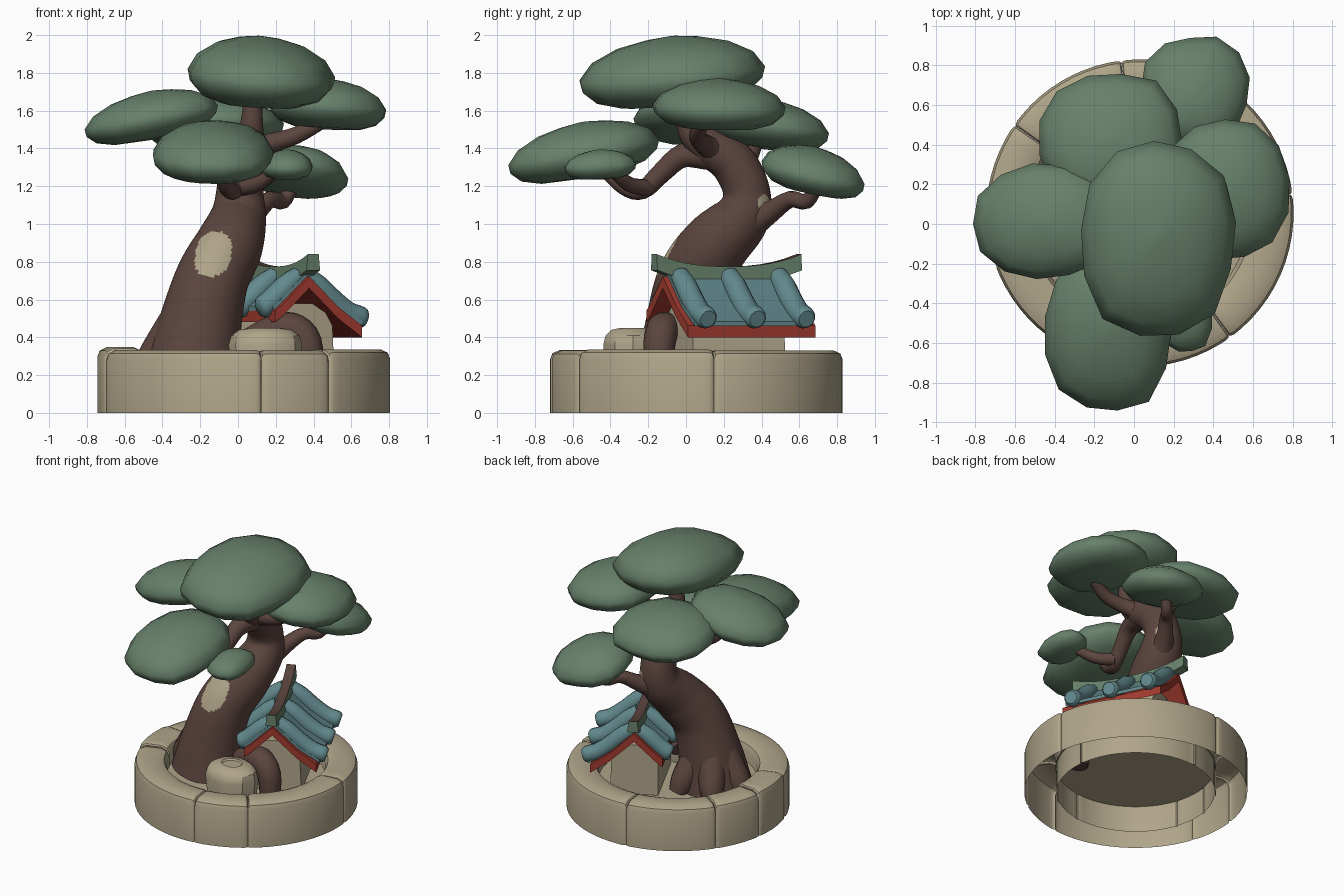
import bpy, bmesh, math, random
from mathutils import Vector

if "Cube" in bpy.data.objects:
    bpy.data.objects.remove(bpy.data.objects["Cube"])

random.seed(4)


def material(name, r, g, b):
    m = bpy.data.materials.new(name)
    lin = [((c / 255 + 0.055) / 1.055) ** 2.4 for c in (r, g, b)]
    m.diffuse_color = (*lin, 1)
    m.use_nodes = True
    m.node_tree.nodes["Principled BSDF"].inputs["Base Color"].default_value = m.diffuse_color
    return m


STONE = material("sandstone", 176, 165, 138)
LEAF = material("leaf green", 103, 129, 107)
BARK = material("dark bark", 92, 69, 63)
TILE = material("teal tile", 99, 138, 142)
RED = material("red lacquer", 160, 58, 46)


def finish(name, bm, mats, angle=40, rule=None):
    bmesh.ops.recalc_face_normals(bm, faces=bm.faces)
    for f in bm.faces:
        f.material_index = rule(f) if rule else 0
    mesh = bpy.data.meshes.new(name)
    bm.to_mesh(mesh)
    bm.free()
    for m in mats:
        mesh.materials.append(m)
    ob = bpy.data.objects.new(name, mesh)
    bpy.context.collection.objects.link(ob)
    bpy.ops.object.select_all(action='DESELECT')
    ob.select_set(True)
    bpy.context.view_layer.objects.active = ob
    bpy.ops.object.shade_smooth_by_angle(angle=math.radians(angle))
    return ob


def loft(rings, closed=True, caps=True):
    """Skin a list of equal-length point rings."""
    bm = bmesh.new()
    vs = [[bm.verts.new(p) for p in ring] for ring in rings]
    n = len(vs[0])
    for a, b in zip(vs, vs[1:]):
        for i in range(n if closed else n - 1):
            j = (i + 1) % n
            bm.faces.new((a[i], a[j], b[j], b[i]))
    if caps:
        bm.faces.new(vs[0])
        bm.faces.new(vs[-1])
    return bm


def smooth_path(pts, steps):
    """Catmull-Rom through (x, y, z, radius) points."""
    p = [Vector(q) for q in pts]
    p = [2 * p[0] - p[1]] + p + [2 * p[-1] - p[-2]]
    out = []
    for i in range(1, len(p) - 2):
        a, b, c, d = p[i - 1:i + 3]
        for k in range(steps):
            t = k / steps
            out.append(0.5 * (2 * b + (c - a) * t + (2 * a - 5 * b + 4 * c - d) * t * t
                              + (3 * b - a - 3 * c + d) * t ** 3))
    return out + [p[-2]]


def tube(name, pts, mats, sides=12, steps=4, rule=None, floor=None):
    path = smooth_path(pts, steps)
    rings, side = [], None
    for i, q in enumerate(path):
        tan = (path[min(i + 1, len(path) - 1)] - path[max(i - 1, 0)]).to_3d().normalized()
        side = side or tan.orthogonal()
        side = (side - tan * side.dot(tan)).normalized()
        up = tan.cross(side)
        rings.append([q.to_3d() + q.w * (side * math.cos(w) + up * math.sin(w))
                      for w in (2 * math.pi * k / sides for k in range(sides))])
    if floor:
        for ring in rings:
            for v in ring:
                v.z = max(v.z, floor)
    return finish(name, loft(rings), mats, 50, rule)


# Planter: hollow, open-bottomed ring of stones, with floor
CX, CY, RO, RI = 0.03, 0.055, 0.775, 0.55
SEAMS = [-161, -83, -54, 7, 97, 145, 172, 199]
for i, (a0, a1) in enumerate(zip(SEAMS, SEAMS[1:])):
    h = random.uniform(0.328, 0.35)
    prof = [(RO, 0), (RO, h - .05), (RO - .012, h - .018), (RO - .05, h), (RI + .06, h),
            (RI + .02, h - .018), (RI, h - .06), (RI, 0)]
    n = max(5, round((a1 - a0) / 5))
    angs = [a0 + .05, a0 + .6, a0 + 2] + [a0 + (a1 - a0) * k / n for k in range(1, n)] + [a1 - 2, a1 - .6, a1 - .05]
    rings = []
    for k, a in enumerate(sorted(angs)):
        s = {0: .9, 1: .965}.get(min(k, len(angs) - 1 - k), 1)
        c, sn = math.cos(math.radians(a)), math.sin(math.radians(a))
        mid = (RO + RI) / 2
        rings.append([(CX + (mid + (r - mid) * s) * c, CY + (mid + (r - mid) * s) * sn,
                       z * (0.5 + s / 2)) for r, z in prof])
    finish(f"ring_stone_{i + 1}", loft(rings, closed=False, caps=False), [STONE], 35)

bm = bmesh.new()
bmesh.ops.create_circle(bm, cap_ends=True, segments=40, radius=RI + .01)
bmesh.ops.translate(bm, verts=bm.verts, vec=(CX, CY, 0.2))
finish("planter_floor", bm, [STONE])


# Rock in front of the tree
def lump(name, x, y, prof, sides):
    rings = [[(x + r * math.cos(w), y + r * .85 * math.sin(w), z)
              for w in (2 * math.pi * k / sides for k in range(sides))] for r, z in prof]
    finish(name, loft(rings), [STONE], 35)


lump("front_rock", .145, -.28, [(.18, .205), (.195, .36), (.18, .41), (.14, .44), (.08, .45), (.07, .44)], 10)


# Trunk, with bare wood patches
def bare(f):
    c = f.calc_center_median()
    dz = c.z - .84
    big = abs((c.x + .13 - .12 * dz) / .095) ** 2.4 + abs(dz / .12) ** 2.4 < 1 and f.normal.y < -.1
    small = (c - Vector((.08, .40, 1.11))).length < .05
    return 1 if big or small else 0


tube("trunk", [(-.24, -.01, .205, .26), (-.21, 0, .42, .225), (-.14, .04, .7, .195), (-.05, .15, .88, .18),
               (0, .29, 1.03, .15), (.01, .32, 1.17, .125), (.02, .25, 1.32, .12), (.05, .12, 1.41, .1),
               (.07, .02, 1.5, .065), (.08, 0, 1.7, .045)], [BARK, STONE], 96, 18, bare, .205)

# Branches
BRANCHES = {
    "front": [(.04, .14, 1.37, .09), (.02, -.02, 1.36, .065), (0, -.13, 1.27, .055), (-.02, -.23, 1.18, .05),
              (-.06, -.33, 1.2, .045), (-.1, -.45, 1.31, .04)],
    "small_front": [(0, -.2, 1.19, .045), (.1, -.3, 1.21, .04), (.22, -.4, 1.29, .03)],
    "right": [(.04, .18, 1.37, .08), (.15, .1, 1.42, .055), (.31, .06, 1.47, .045), (.48, .1, 1.56, .035)],
    "left": [(.02, .15, 1.38, .08), (-.13, .1, 1.42, .055), (-.28, .05, 1.47, .045), (-.42, .02, 1.55, .035)],
    "back_left": [(.01, .27, 1.25, .08), (-.02, .33, 1.36, .055), (-.08, .38, 1.48, .045)],
    "back_right": [(.02, .32, 1.0, .1), (.09, .44, 1.06, .06), (.17, .55, 1.13, .045), (.24, .64, 1.12, .04),
                   (.3, .7, 1.22, .035)],
}
for name, pts in BRANCHES.items():
    tube(name + "_branch", pts, [BARK])

# Roots
tube("arched_root", [(.08, -.06, .38, .08), (.18, -.09, .43, .085), (.28, -.12, .445, .088), (.36, -.14, .37, .085),
                     (.38, -.15, .17, .07)], [BARK])
for i, a in enumerate((178, 125, 65)):
    c, s = math.cos(math.radians(a)), math.sin(math.radians(a))
    tube(f"root_{i + 1}", [(-.22 + d * c, s * d, z, r) for d, z, r in
                           ((.08, .5, .11), (.17, .37, .1), (.23, .28, .09), (.27, .2, .07))],
         [BARK], floor=.205)


# Leaf pads: domes with a rounded, flattened underside, sheared by slopes in x and y
def leaf_pad(name, cx, cy, cz, rx, ry, rz, sx, sy):
    prof = [(.04, 1), (.3, .92), (.6, .74), (.87, .38), (1, -.08), (.97, -.4), (.82, -.74), (.55, -.94), (.04, -1)]
    n = 13
    out = [random.uniform(.96, 1.03) for _ in range(n)]
    turn = random.uniform(0, .5)
    rings = []
    for r, z in prof:
        ring = []
        for k in range(n):
            w = turn + 2 * math.pi * k / n
            c, s = math.cos(w), math.sin(w)
            q = out[k] * r / (abs(c) ** 2.4 + abs(s) ** 2.4) ** (1 / 2.4)
            dx, dy = rx * q * c, ry * q * s
            ring.append((cx + dx, cy + dy, cz + z * rz + dx * sx + dy * sy))
        rings.append(ring)
    finish(name, loft(rings), [LEAF], 60)


leaf_pad("top_leaves", .115, -.07, 1.81, .395, .49, .185, -.06, .08)
leaf_pad("left_leaves", -.46, .01, 1.575, .35, .29, .13, .18, 0)
leaf_pad("front_leaves", -.13, -.55, 1.39, .325, .4, .15, 0, .17)
leaf_pad("right_leaves", .47, .175, 1.635, .315, .355, .135, -.06, -.02)
leaf_pad("back_left_leaves", -.12, .42, 1.53, .36, .35, .135, .03, -.12)
leaf_pad("back_right_leaves", .31, .675, 1.285, .27, .275, .125, -.08, -.2)
leaf_pad("small_leaves", .26, -.455, 1.315, .14, .195, .08, 0, .05)

# Little shrine: d runs across the roof, t along the ridge
U, V = Vector((-.43, .9, 0)), Vector((.9, .43, 0))


def house(d, t, z):
    return Vector((.39, -.15, z)) + V * d + U * t


def prism(name, outline, t0, t1, mat):
    finish(name, loft([[house(d, t, z) for d, z in outline] for t in (t0, t1)]), [mat], 30)


# Roof slope, cut short on the side next to the trunk
def roof_band(low, high, reach):
    line = [(-.2, .53), (-.16, .56), (-.08, .635), (0, .71), (.08, .635), (.17, .55), (reach, .45)]
    return [(d, z + high) for d, z in line] + [(d, z + low) for d, z in reversed(line)]


prism("red_roof_frame", roof_band(-.05, .012, .31), .03, .78, RED)
prism("blue_roof", roof_band(.01, .035, .33), .06, .75, TILE)
prism("shrine_body", [(-.15, .205), (.19, .205), (.18, .46), (.14, .53), (.06, .58), (-.06, .58), (-.12, .53),
                      (-.15, .46)], .12, .66, STONE)

# Round roof tiles on both slopes
SLOPE = [(.02, .725, .052), (.09, .675, .06), (.18, .595, .061), (.27, .53, .061), (.345, .505, .06), (.37, .497, .045)]
for side, slope in (("right", SLOPE), ("left", SLOPE[:3] + [(.23, .56, .06), (.25, .55, .045)])):
    for k, t in enumerate((.12, .41, .70)):
        pts = [(*house(d if side == "right" else -d, t, z), r) for d, z, r in slope]
        tube(f"roof_tile_{side}_{k + 1}", pts, [TILE], 12, 3)

# Ridge beam curling up at the ends, dark on top
rings = []
for k in range(13):
    t = -.02 + .85 * k / 12
    lift = .065 * abs(k / 6 - 1) ** 2.5
    rings.append([house(d, t, z + lift) for d, z in ((-.04, .69), (.04, .69), (.032, .775), (-.032, .775))])
finish("roof_ridge", loft(rings), [LEAF, BARK], 30, lambda f: 1 if f.normal.z > .7 else 0)
